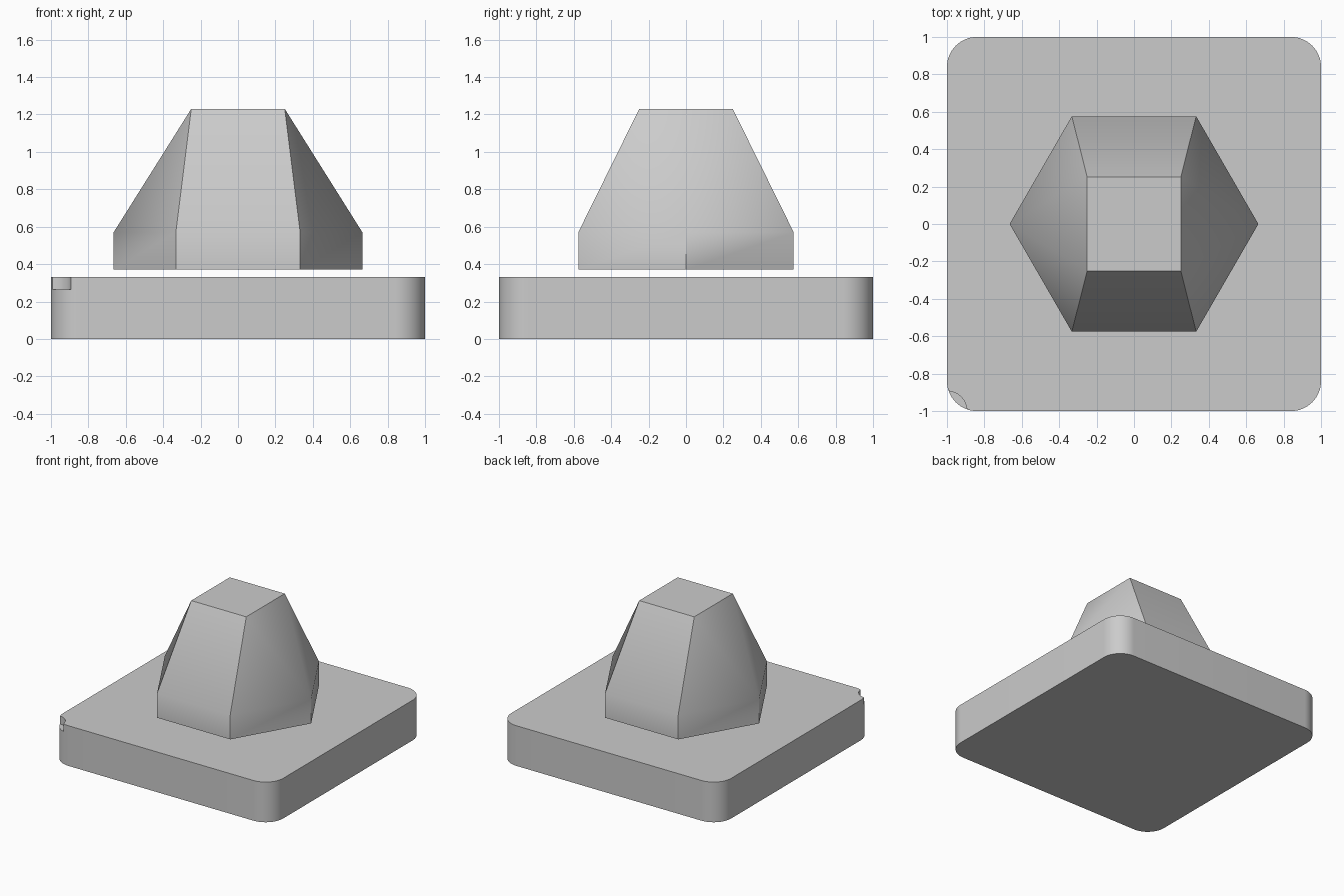
import bpy, bmesh, math

if "Cube" in bpy.data.objects:
    bpy.data.objects.remove(bpy.data.objects["Cube"])

grey = bpy.data.materials.new("light_grey")
grey.diffuse_color = (0.6, 0.6, 0.6, 1)
grey.use_nodes = True
grey.node_tree.nodes["Principled BSDF"].inputs["Base Color"].default_value = grey.diffuse_color


def loft(bm, rings):
    """Join equal-length rings of points with quads and cap both ends."""
    loops = [[bm.verts.new(p) for p in ring] for ring in rings]
    for a, b in zip(loops, loops[1:]):
        for i in range(len(a)):
            j = (i + 1) % len(a)
            bm.faces.new((a[i], a[j], b[j], b[i]))
    bm.faces.new(loops[0][::-1])
    bm.faces.new(loops[-1])


def finish(name, bm):
    bmesh.ops.recalc_face_normals(bm, faces=bm.faces)
    me = bpy.data.meshes.new(name)
    bm.to_mesh(me)
    bm.free()
    me.materials.append(grey)
    ob = bpy.data.objects.new(name, me)
    bpy.context.collection.objects.link(ob)
    return ob


def activate(ob):
    bpy.ops.object.select_all(action='DESELECT')
    ob.select_set(True)
    bpy.context.view_layer.objects.active = ob


def circle(cx, cy, r, z, start, sweep, n):
    return [(cx + r * math.cos(start + sweep * i / n),
             cy + r * math.sin(start + sweep * i / n), z) for i in range(n + 1)]


# Base plate: rounded square slab
R, H = 0.16, 0.33
def outline(z):
    pts = []
    for k, (sx, sy) in enumerate([(1, 1), (-1, 1), (-1, -1), (1, -1)]):
        pts += circle(sx * (1 - R), sy * (1 - R), R, z, k * math.pi / 2, math.pi / 2, 16)
    return pts

bm = bmesh.new()
loft(bm, [outline(0), outline(H)])
base = finish("base_plate", bm)

# Corner notch: small round cut in the top of the front left corner
bm = bmesh.new()
loft(bm, [circle(-1, -1, 0.107, z, 0, math.tau, 48)[:-1] for z in (0.265, 0.45)])
cutter = finish("notch_cutter", bm)
cutter.hide_render = True
mod = base.modifiers.new("notch", 'BOOLEAN')
mod.operation, mod.solver, mod.object = 'DIFFERENCE', 'EXACT', cutter
activate(base)
bpy.ops.object.modifier_apply(modifier=mod.name)
bpy.data.objects.remove(cutter)

# Knob: hexagonal prism tapering to a square top, floating just above the plate
bm = bmesh.new()
def hexagon(z):
    return [bm.verts.new(p) for p in circle(0, 0, 0.665, z, 0, math.tau, 6)[:-1]]
low, mid = hexagon(0.37), hexagon(0.57)
s = 0.25
tr, tl, bl, br = top = [bm.verts.new((x, y, 1.23))
                        for x, y in ((s, s), (-s, s), (-s, -s), (s, -s))]
for i in range(6):
    j = (i + 1) % 6
    bm.faces.new((low[i], low[j], mid[j], mid[i]))
bm.faces.new(low[::-1])
bm.faces.new(top)
for face in [(mid[1], mid[2], tl, tr), (mid[4], mid[5], br, bl),
             (mid[0], mid[1], tr), (mid[5], mid[0], br), (mid[0], tr, br),
             (mid[2], mid[3], tl), (mid[3], mid[4], bl), (mid[3], bl, tl)]:
    bm.faces.new(face)
knob = finish("hexagonal_knob", bm)

# Smooth shading with sharp edges kept
for ob in (base, knob):
    activate(ob)
    bpy.ops.object.shade_smooth_by_angle(angle=math.radians(35))
